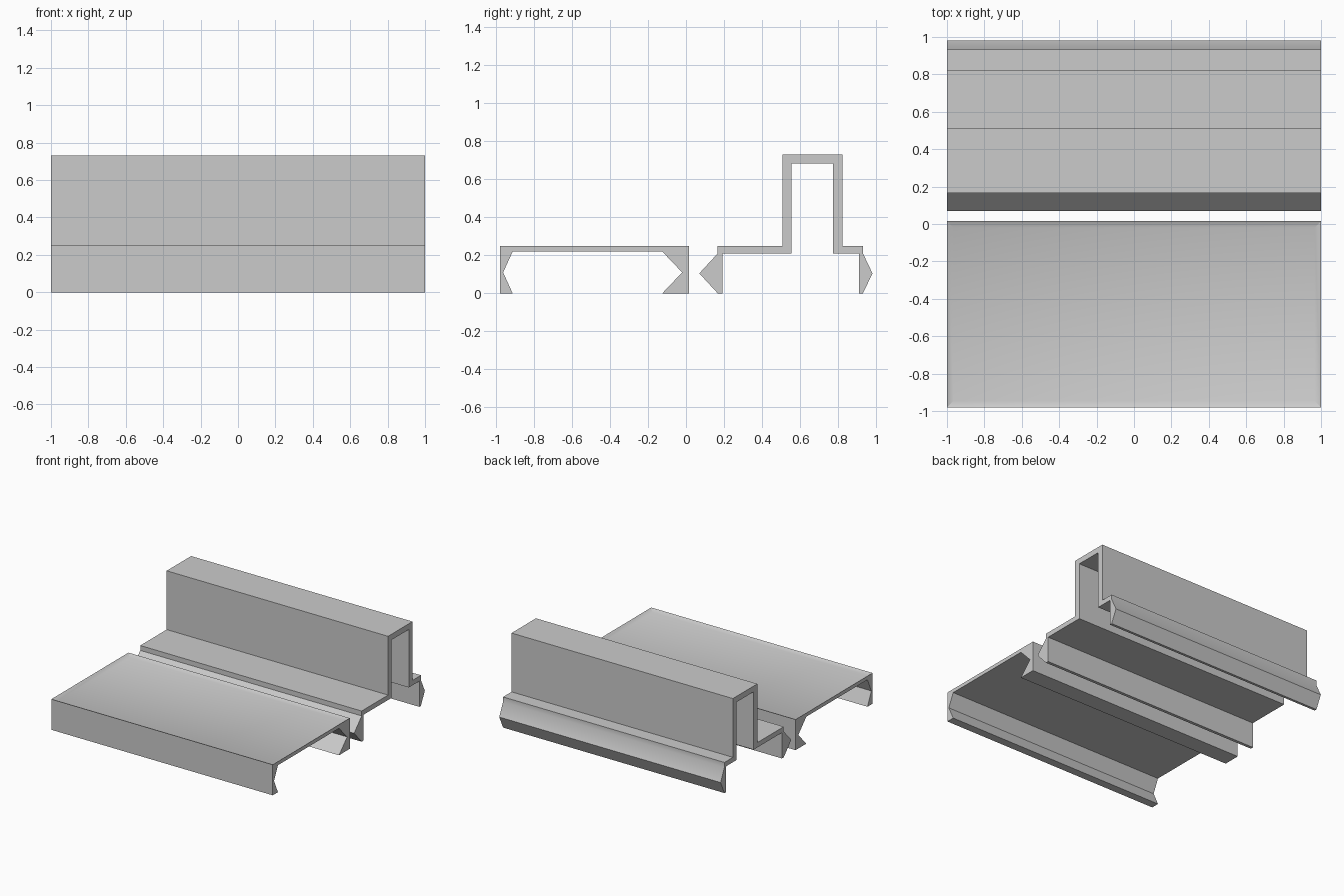
import bpy
import bmesh
from mathutils import Vector

cube = bpy.data.objects.get("Cube")
if cube:
    bpy.data.objects.remove(cube, do_unlink=True)

GREY = (0.6, 0.6, 0.6, 1.0)
HALF_LENGTH = 1.0
TOP = 0.25

grey = bpy.data.materials.new("plain grey")
grey.use_nodes = True
grey.diffuse_color = GREY
grey.node_tree.nodes["Principled BSDF"].inputs["Base Color"].default_value = GREY


def extrude_profile(name, profile, recess=None):
    """Extrude a (y, z) profile along x; optionally sink a panel in its top."""
    bm = bmesh.new()
    cap = bm.faces.new([bm.verts.new((-HALF_LENGTH, y, z)) for y, z in profile])
    swept = bmesh.ops.extrude_face_region(bm, geom=[cap], use_keep_orig=True)
    ends = [g for g in swept["geom"] if isinstance(g, bmesh.types.BMVert)]
    bmesh.ops.translate(bm, verts=ends, vec=Vector((2 * HALF_LENGTH, 0, 0)))
    bmesh.ops.recalc_face_normals(bm, faces=bm.faces[:])
    if recess:
        rim, depth = recess
        top = max(bm.faces, key=lambda f: f.calc_center_median().z)
        bmesh.ops.inset_region(bm, faces=[top], thickness=rim)
        bmesh.ops.translate(bm, verts=top.verts[:], vec=Vector((0, 0, -depth)))
    mesh = bpy.data.meshes.new(name)
    bm.to_mesh(mesh)
    bm.free()
    mesh.materials.append(grey)
    obj = bpy.data.objects.new(name, mesh)
    bpy.context.collection.objects.link(obj)
    bpy.ops.object.select_all(action="DESELECT")
    obj.select_set(True)
    bpy.context.view_layer.objects.active = obj
    bpy.ops.object.shade_smooth_by_angle()
    return obj


# Front tray: thin plate with a notched leg along each long edge
extrude_profile("label_tray", [
    (-0.98, 0), (-0.98, TOP), (0.015, TOP), (0.015, 0),
    (-0.125, 0), (-0.02, 0.11), (-0.125, 0.22),
    (-0.913, 0.22), (-0.963, 0.11), (-0.913, 0),
], recess=(0.049, 0.016))

# Rear clip: hollow raised channel between two wedge-shaped snap legs
extrude_profile("channel_clip", [
    (0.167, 0), (0.07, 0.105), (0.167, 0.21), (0.167, TOP),
    (0.508, TOP), (0.508, 0.73), (0.823, 0.73), (0.823, TOP),
    (0.932, TOP), (0.932, 0.21), (0.982, 0.105), (0.932, 0),
    (0.911, 0), (0.911, 0.21), (0.775, 0.21), (0.775, 0.683),
    (0.555, 0.683), (0.555, 0.21), (0.192, 0.21), (0.192, 0),
])
